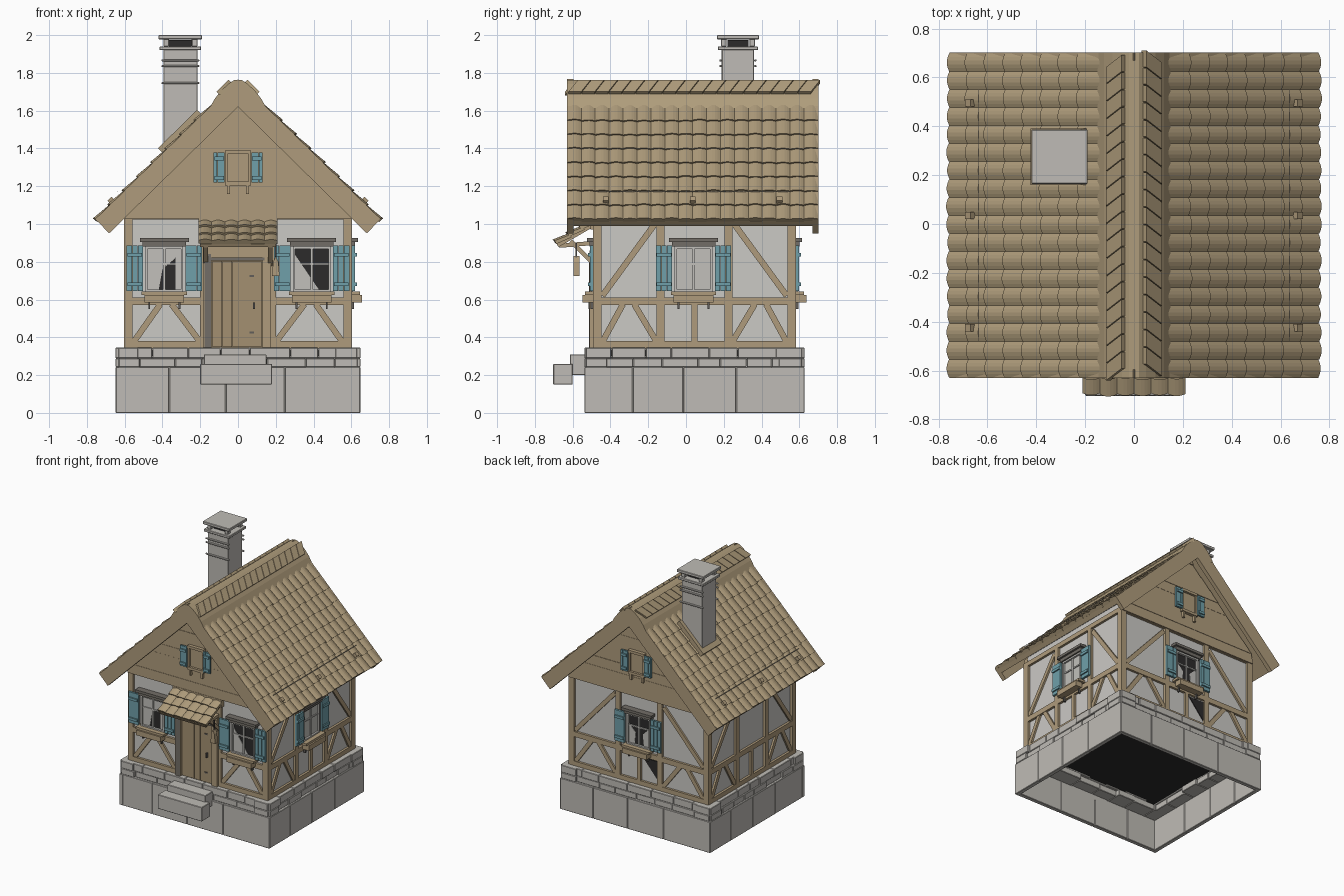
import bpy, bmesh, random
from math import sin, cos, pi, radians
from mathutils import Matrix, Vector

random.seed(4)
if "Cube" in bpy.data.objects:
    bpy.data.objects.remove(bpy.data.objects["Cube"])

COLOURS = {
    "timber": (0.43, 0.33, 0.20), "roof_tile": (0.43, 0.335, 0.20),
    "plaster": (0.60, 0.585, 0.56), "stone": (0.52, 0.50, 0.465),
    "shutter_blue": (0.16, 0.35, 0.40), "dark_interior": (0.025, 0.024, 0.024),
    "window_grey": (0.17, 0.155, 0.135), "light_trim": (0.54, 0.53, 0.50),
    "iron": (0.12, 0.11, 0.10), "door_wood": (0.37, 0.28, 0.165),
}
MATS = {}
for label, rgb in COLOURS.items():
    m = bpy.data.materials.new(label)
    m.use_nodes = True
    m.diffuse_color = (*rgb, 1)
    shader = m.node_tree.nodes["Principled BSDF"]
    shader.inputs["Base Color"].default_value = (*rgb, 1)
    shader.inputs["Roughness"].default_value = 0.8
    MATS[label] = m

parts = {}


def loft(name, mat, a, b, M):
    """Closed solid between two matching rings of 3D points."""
    bm, _ = parts.setdefault(name, (bmesh.new(), mat))
    va = [bm.verts.new(M @ Vector(p)) for p in a]
    vb = [bm.verts.new(M @ Vector(p)) for p in b]
    bm.faces.new(va)
    bm.faces.new(vb[::-1])
    for i in range(len(a)):
        j = (i + 1) % len(a)
        bm.faces.new((va[i], vb[i], vb[j], va[j]))


def plate(name, mat, M, pts, o0, o1):
    """Outline in the (u, z) plane, thickened outward from o0 to o1."""
    loft(name, mat, [(u, -o0, z) for u, z in pts], [(u, -o1, z) for u, z in pts], M)


def rect(name, mat, M, u0, u1, z0, z1, o0, o1):
    plate(name, mat, M, [(u0, z0), (u1, z0), (u1, z1), (u0, z1)], o0, o1)


def beam(name, mat, M, p, q, width, o0, o1):
    p, q = Vector(p), Vector(q)
    d = (q - p).normalized() * width / 2
    n = Vector((-d.y, d.x))
    plate(name, mat, M, [p + n, q + n, q - n, p - n], o0, o1)


def tiles(name, M, u0, u1, s0, s1, cols, rows, lift):
    """Overlapping arched tiles, lower ends lifted."""
    w, step = (u1 - u0) / cols, (s1 - s0) / rows
    for r in range(rows):
        for c in range(cols):
            wob = random.uniform(-0.004, 0.004)
            low, high = [], []
            for k in range(6):
                u, h = u0 + w * (c + k / 5), sin(pi * k / 5)
                z = s0 + step * r + wob
                low.append((u, -lift - 0.010 * h, z - 0.004 * h))
                high.append((u, -0.006 - 0.010 * h, z + step * 1.15))
            for ring, base in ((low, lift - 0.02), (high, -0.01)):
                z = ring[0][2]
                ring += [(ring[5][0], -base, z), (ring[0][0], -base, z)]
            loft(name, "roof_tile", low, high, M)


# Every wall is modelled as if it faced the front, then turned
def wall_frame(x, y, turn):
    return Matrix.Translation((x, y, 0)) @ Matrix.Rotation(radians(turn), 4, "Z")


WORLD = Matrix()
FRONT, BACK = wall_frame(0, -0.475, 0), wall_frame(0, 0.565, 180)
RIGHT, LEFT = wall_frame(0.585, 0.045, 90), wall_frame(-0.585, 0.045, -90)
WALLS = {"front": (FRONT, 0.603), "back": (BACK, 0.603),
         "right": (RIGHT, 0.538), "left": (LEFT, 0.538)}
PITCH = radians(44.5)
C, S = cos(PITCH), sin(PITCH)
EAVE_X, EAVE_Z = 0.745, 1.015

# Plaster body and floor
plate("plaster_walls", "plaster", WORLD,
      [(-0.585, 0.33), (0.585, 0.33), (0.585, 1.11), (0, 1.685), (-0.585, 1.11)], 0.475, -0.565)
rect("floor", "dark_interior", WORLD, -0.57, 0.57, 0.30, 0.329, 0.46, -0.55)

# Stone base: large facing blocks below, two small courses above
for key, (M, hw) in WALLS.items():
    e = hw + 0.046
    cuts = [-e, -e * 0.56, -e * 0.1, e * 0.38, e]
    for a, b in zip(cuts, cuts[1:]):
        rect("foundation_blocks", "stone", M, a + 0.001, b - 0.001, 0, 0.242, 0.03, 0.062)
    for z0, z1, n in ((0.243, 0.288, 8), (0.289, 0.345, 7)):
        cuts = [-e + 2 * e * (i + random.uniform(-0.25, 0.25) * (0 < i < n)) / n for i in range(n + 1)]
        for a, b in zip(cuts, cuts[1:]):
            rect("plinth_stones", "stone", M, a + 0.001, b - 0.001, z0, z1,
                 random.uniform(-0.09, -0.05), 0.046 + random.uniform(0, 0.01))
rect("upper_step", "stone", FRONT, -0.18, 0.15, 0.20, 0.31, 0.03, 0.14)
rect("lower_step", "stone", FRONT, -0.20, 0.18, 0.15, 0.26, 0.125, 0.228)

# Timber frame
for key, (M, hw) in WALLS.items():
    def wood(*a):
        rect(key + "_timber_frame", "timber", M, *a, -0.01, 0.018)

    def brace(p, q):
        beam(key + "_braces", "timber", M, p, q, 0.032, -0.01, 0.014)
    for side in (-1, 1):
        inner, outer = 0.18 * side, hw * side
        wood(*sorted((outer, outer - 0.045 * side)), 0.34, 1.06)
        wood(*sorted((inner - 0.02 * side, inner + 0.02 * side)), 0.34, 1.03)
        wood(*sorted((inner, outer)), 0.34, 0.38)
        wood(*sorted((inner, outer)), 0.57, 0.61)
        mid = (inner + outer) / 2 - 0.01 * side
        brace((inner + 0.02 * side, 0.375), (mid - 0.03 * side, 0.575))
        brace((outer - 0.05 * side, 0.375), (mid + 0.03 * side, 0.575))
        if key != "front":
            brace((outer - 0.05 * side, 0.62), (inner + 0.03 * side, 1.0))
    wood(-hw, hw, 1.025, 1.06)
    if key != "front":
        wood(-0.18, 0.18, 0.34, 0.38)
        wood(-0.18, 0.18, 0.57, 0.61)
        wood(-0.015, 0.015, 0.38, 0.57)
plate("open_panel", "dark_interior", BACK, [(0.03, 0.56), (0.16, 0.56), (0.16, 0.41)], 0, 0.006)


def shutter(name, M, u0, u1, z0, z1):
    w = (u1 - u0) / 3
    for i in range(3):
        rect(name, "shutter_blue", M, u0 + i * w + 0.001, u0 + (i + 1) * w - 0.001, z0, z1, 0.018, 0.034)
    for f in (0.15, 0.8):
        z = z0 + (z1 - z0) * f
        rect(name, "shutter_blue", M, u0 + 0.005, u1 - 0.005, z - 0.01, z + 0.01, 0.034, 0.044)


def window(name, M, u, drapes):
    M = M @ Matrix.Translation((u, 0, 0))
    rect(name + "_pane", "dark_interior", M, -0.10, 0.10, 0.64, 0.88, 0, 0.006)
    for pts in drapes:
        plate(name + "_curtain", "light_trim", M, pts, 0.006, 0.010)
    for a in (-0.10, 0.088):
        rect(name + "_frame", "light_trim", M, a, a + 0.012, 0.64, 0.88, 0, 0.025)
    for a in (0.64, 0.868):
        rect(name + "_frame", "light_trim", M, -0.10, 0.10, a, a + 0.012, 0, 0.024)
    rect(name + "_bars", "light_trim", M, -0.006, 0.006, 0.65, 0.87, 0, 0.018)
    rect(name + "_bars", "light_trim", M, -0.09, 0.09, 0.783, 0.793, 0, 0.017)
    rect(name + "_header", "window_grey", M, -0.115, 0.115, 0.88, 0.905, 0, 0.035)
    rect(name + "_header", "window_grey", M, -0.13, 0.13, 0.905, 0.925, 0, 0.05)
    rect(name + "_sill", "timber", M, -0.12, 0.12, 0.625, 0.642, 0, 0.06)
    rect(name + "_flower_box", "timber", M, -0.105, 0.105, 0.585, 0.625, 0.015, 0.072)
    for a in (-0.085, 0.075):
        rect(name + "_brackets", "iron", M, a, a + 0.01, 0.55, 0.59, 0.012, 0.03)
    for a in (-0.2, 0.112):
        shutter(name + "_shutters", M, a, a + 0.088, 0.645, 0.885)


drape = [(-0.09, 0.65), (-0.04, 0.65), (-0.03, 0.74), (-0.09, 0.8)]
window("front_right_window", FRONT, -0.39, [
    [(-0.09, 0.65), (-0.03, 0.65), (-0.01, 0.76), (0.07, 0.83), (0.09, 0.87), (-0.09, 0.87)],
    [(0.06, 0.65), (0.09, 0.65), (0.09, 0.87), (0.06, 0.82)]])
window("front_left_window", FRONT, 0.39, [[(-0.09, 0.65), (0.04, 0.65), (-0.09, 0.84)]])
window("side_window", RIGHT, -0.005, [[(-0.09, 0.65), (0.09, 0.65), (0.09, 0.87), (-0.09, 0.87)]])
window("back_window", BACK, 0, [drape, [(-u, z) for u, z in drape]])

# Gable planks and attic hatches
for key, M in (("front", FRONT), ("back", BACK)):
    z = 1.028
    while z < 1.63:
        half = [min(0.603, max(0.004, EAVE_X - 0.07 - (h - EAVE_Z) * C / S)) for h in (z, z + 0.075)]
        plate(key + "_gable_planks", "timber", M, [(-half[0], z), (half[0], z),
              (half[1], z + 0.0755), (-half[1], z + 0.0755)], -0.01, 0.022 + random.uniform(0, 0.008))
        z += 0.075
    A = M @ Matrix.Translation((0, -0.022, 0))
    rect(key + "_attic_hatch", "timber", A, -0.065, 0.065, 1.215, 1.375, 0, 0.012)
    for a in (1.205, 1.37):
        rect(key + "_attic_frame", "timber", A, -0.07, 0.07, a, a + 0.02, 0, 0.03)
    for side in (-1, 1):
        u = 0.05 * side
        rect(key + "_attic_frame", "timber", A, 0.062 * side - 0.007, 0.062 * side + 0.007, 1.21, 1.38, 0, 0.025)
        rect(key + "_attic_hooks", "timber", A, u - 0.008, u + 0.008, 1.16, 1.21, 0, 0.025)
        shutter(key + "_attic_shutters", A, 0.1 * side - 0.03, 0.1 * side + 0.03, 1.22, 1.378)

# Door with frame and fittings
rect("door_back", "door_wood", FRONT, -0.16, 0.15, 0.345, 0.83, 0, 0.012)
for a in (-0.185, 0.13):
    rect("door_frame", "timber", FRONT, a, a + 0.045, 0.34, 0.86, 0, 0.035)
rect("door_frame", "timber", FRONT, -0.185, 0.175, 0.81, 0.90, 0, 0.03)
rect("door_jamb_shade", "window_grey", FRONT, -0.178, -0.142, 0.345, 0.84, 0.035, 0.039)
rect("door_lintel_shade", "window_grey", FRONT, -0.145, 0.14, 0.808, 0.822, 0.03, 0.038)
for i in range(5):
    a = -0.135 + i * 0.0525
    rect("door_planks", "door_wood", FRONT, a, a + 0.0505, 0.35, 0.805, 0.004, 0.02)
for z in (0.42, 0.72):
    rect("door_hinges", "iron", FRONT, 0.06, 0.085, z, z + 0.01, 0.02, 0.025)
rect("door_handle", "iron", FRONT, 0.08, 0.09, 0.55, 0.585, 0.02, 0.04)

# Door canopy with struts and lantern
tilt = Matrix.Translation((0, -0.685, 0.895)) @ Matrix.Rotation(radians(-60), 4, "X")
rect("canopy_deck", "timber", tilt, -0.20, 0.20, 0, 0.24, -0.02, 0)
tiles("canopy_tiles", tilt, -0.21, 0.21, 0, 0.23, 6, 3, 0.02)
rect("canopy_headboard", "timber", FRONT, -0.21, 0.21, 0.97, 1.03, 0, 0.03)
for x in (-0.17, 0.17):
    side = wall_frame(x, 0, 90)
    beam("canopy_struts", "timber", side, (-0.48, 0.78), (-0.61, 0.91), 0.022, -0.012, 0.012)
    beam("canopy_struts", "timber", side, (-0.48, 0.90), (-0.67, 0.885), 0.022, -0.012, 0.012)
L = wall_frame(0.2, -0.58, 0)
rect("lantern_hook", "iron", L, -0.004, 0.004, 0.82, 0.90, -0.004, 0.004)
plate("lantern", "timber", L, [(-0.02, 0.725), (0.02, 0.725), (0.014, 0.80), (0, 0.83), (-0.014, 0.80)], -0.016, 0.016)


# Roof: deck, barge boards, tiles, ridge courses and snow guards
def slab(name, side, n0, n1, y0, y1):
    eave = [(side * (EAVE_X + n * S), EAVE_Z + n * C) for n in (n0, n1)]
    apex = [(0, EAVE_Z + (EAVE_X * S + n) / C) for n in (n1, n0)]
    plate(name, "timber", WORLD, eave + apex, -y0, -y1)


for side, key in ((1, "left"), (-1, "right")):
    slab(key + "_roof_deck", side, -0.035, 0, -0.62, 0.69)
    slab(key + "_barge_boards", side, -0.09, 0.014, -0.63, -0.595)
    slab(key + "_barge_boards", side, -0.09, 0.014, 0.67, 0.702)
    R = (Matrix.Translation((EAVE_X * side, 0.035, EAVE_Z)) @ Matrix.Rotation(side * pi / 2, 4, "Z")
         @ Matrix.Rotation(PITCH - pi / 2, 4, "X"))
    tiles(key + "_roof_tiles", R, -0.663, 0.663, 0.0, 0.85, 18, 8, 0.017)
    d = 0.025 * side
    for i in range(18):
        u = -0.632 + i * 0.0715
        plate(key + "_ridge_shingles", "roof_tile", R, [(u - d, 0.93), (u + 0.067 - d, 0.93),
              (u + 0.067 + d, 1.02), (u + d, 1.02)], 0.02, 0.047)
    rect(key + "_snow_guard_rail", "stone", R, -0.515, 0.515, 0.184, 0.188, 0.034, 0.038)
    for u in (-0.46, 0, 0.46):
        rect(key + "_snow_guard_brackets", "timber", R, u - 0.015, u + 0.015, 0.115, 0.145, 0.01, 0.04)

arch = [(0.15, 1.615), (0.122, 1.665), (0.088, 1.708), (0.05, 1.742), (0.02, 1.762)]
plate("ridge_cap", "roof_tile", WORLD, arch + [(-x, z) for x, z in arch[::-1]] + [(0, 1.70)], 0.63, -0.702)

# Chimney with tie rods, open flue, cap and flashing
K = wall_frame(-0.305, 0.275, 0)


def collar(name, mat, half, z0, z1):
    rect(name, mat, K, -half, half, z0, z1, -half + 0.004, half - 0.004)


collar("chimney_shaft", "stone", 0.09, 1.30, 1.93)
for z in (1.74, 1.83, 1.86):
    for o in (-0.098, 0.086):
        rect("chimney_rods", "stone", K, -0.10, 0.10, z, z + 0.012, o, o + 0.012)
collar("chimney_rim", "stone", 0.11, 1.92, 1.94)
collar("chimney_flue", "dark_interior", 0.06, 1.93, 1.975)
for a in (-0.09, 0.06):
    for b in (-0.09, 0.06):
        rect("chimney_posts", "stone", K, a, a + 0.03, 1.94, 1.98, b, b + 0.03)
collar("chimney_cap", "stone", 0.115, 1.978, 2.0)
rect("chimney_flashing", "roof_tile", R, -0.355, -0.125, 0.50, 0.79, 0, 0.05)

# Turn the collected solids into objects
for name, (bm, mat) in parts.items():
    bmesh.ops.recalc_face_normals(bm, faces=bm.faces)
    mesh = bpy.data.meshes.new(name)
    bm.to_mesh(mesh)
    bm.free()
    mesh.materials.append(MATS[mat])
    ob = bpy.data.objects.new(name, mesh)
    bpy.context.scene.collection.objects.link(ob)
    if mat == "stone":
        bev = ob.modifiers.new("worn_edges", "BEVEL")
        bev.width, bev.segments = 0.003, 1
